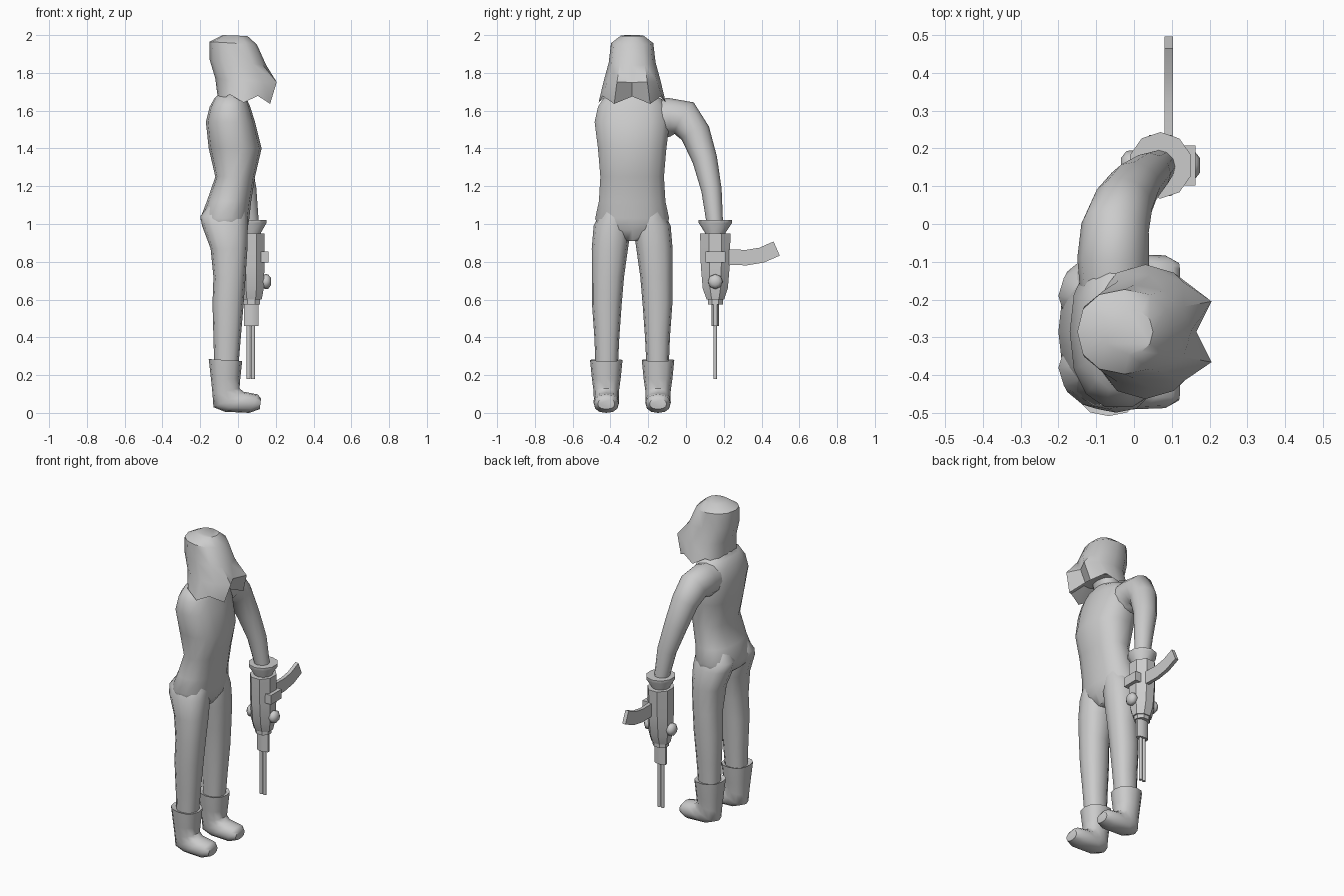
import bpy, bmesh, math
from mathutils import Vector

if "Cube" in bpy.data.objects:
    bpy.data.objects.remove(bpy.data.objects["Cube"])

grey = bpy.data.materials.new("plain grey")
grey.use_nodes = True
grey.diffuse_color = (0.6, 0.6, 0.6, 1)
grey.node_tree.nodes["Principled BSDF"].inputs["Base Color"].default_value = (0.6, 0.6, 0.6, 1)

MID = -0.285      # figure centre line in y
GUN = (0.07, 0.155)


def loft(name, rings, angle=50):
    """Skin a list of equal-length point rings and cap both ends."""
    bm = bmesh.new()
    rows = [[bm.verts.new(p) for p in ring] for ring in rings]
    n = len(rows[0])
    for a, b in zip(rows, rows[1:]):
        for i in range(n):
            j = (i + 1) % n
            bm.faces.new((a[i], a[j], b[j], b[i]))
    bm.faces.new(rows[0])
    bm.faces.new(rows[-1])
    bmesh.ops.recalc_face_normals(bm, faces=bm.faces)
    mesh = bpy.data.meshes.new(name)
    bm.to_mesh(mesh)
    bm.free()
    mesh.materials.append(grey)
    ob = bpy.data.objects.new(name, mesh)
    bpy.context.collection.objects.link(ob)
    bpy.ops.object.select_all(action='DESELECT')
    ob.select_set(True)
    bpy.context.view_layer.objects.active = ob
    bpy.ops.object.shade_smooth_by_angle(angle=math.radians(angle))
    return ob


def slice_ring(back, front, half, cy, n=12, power=0.85):
    """Rounded section from a back (x, z) point to a front (x, z) point."""
    b, f = Vector(back), Vector(front)
    pts = []
    for i in range(n):
        t = math.tau * i / n
        c, s = math.cos(t), math.sin(t)
        c = math.copysign(abs(c) ** power, c)
        s = math.copysign(abs(s) ** power, s)
        p = (b + f) / 2 + (f - b) / 2 * c
        pts.append(Vector((p.x, cy + half * s, p.y)))
    return pts


def tube(name, path, side, n=10, turn=0, angle=50):
    """Sweep sections along path entries (point, width, depth)."""
    pts = [Vector(p[0]) for p in path]
    rings = []
    for i, (_, w, d) in enumerate(path):
        tan = (pts[min(i + 1, len(pts) - 1)] - pts[max(i - 1, 0)]).normalized()
        u = (Vector(side) - tan * tan.dot(Vector(side))).normalized()
        v = tan.cross(u)
        rings.append([pts[i] + u * w * math.cos(math.tau * k / n + turn)
                      + v * d * math.sin(math.tau * k / n + turn) for k in range(n)])
    return loft(name, rings, angle)


def gun_part(name, levels, n=8, angle=35):
    """Upright turned part: entries (z, x radius, y radius)."""
    return tube(name, [((*GUN, z), a, b) for z, a, b in levels], (1, 0, 0), n, math.pi / n, angle)


# Torso: z, back x, front x, half width
torso = [(0.91, -0.10, 0.01, 0.06), (0.97, -0.18, 0.05, 0.18), (1.03, -0.2, 0.06, 0.2),
         (1.12, -0.165, 0.07, 0.18), (1.25, -0.12, 0.09, 0.172), (1.4, -0.155, 0.125, 0.185),
         (1.54, -0.17, 0.09, 0.203), (1.62, -0.15, 0.065, 0.185), (1.665, -0.125, 0.045, 0.155),
         (1.69, -0.1, 0.03, 0.08), (1.78, -0.09, 0.06, 0.075)]
loft("torso", [slice_ring((b, z), (f, z), h, MID, 14) for z, b, f, h in torso])

# Legs and boots
leg = [(0.22, -0.125, 0.0, 0.058, 0.135), (0.4, -0.13, 0.015, 0.066, 0.134),
       (0.58, -0.135, 0.03, 0.079, 0.134), (0.72, -0.13, 0.04, 0.085, 0.128),
       (0.87, -0.145, 0.05, 0.096, 0.118), (0.99, -0.19, 0.052, 0.1, 0.104),
       (1.04, -0.2, 0.05, 0.085, 0.095), (1.1, -0.155, 0.04, 0.06, 0.09)]
boot = [((-0.125, 0.27), (0.0, 0.27), 0.06), ((-0.155, 0.285), (0.022, 0.275), 0.086),
        ((-0.143, 0.18), (0.012, 0.18), 0.076), ((-0.135, 0.1), (0.008, 0.13), 0.067),
        ((-0.13, 0.03), (0.03, 0.112), 0.066), ((-0.07, 0.006), (0.065, 0.105), 0.068),
        ((0.06, 0.0), (0.105, 0.098), 0.065), ((0.115, 0.02), (0.122, 0.075), 0.045)]
for side, label in ((1, "left"), (-1, "right")):
    loft(label + "_leg", [slice_ring((b, z), (f, z), h, MID + side * o) for z, b, f, h, o in leg])
    loft(label + "_boot", [slice_ring(b, f, h, MID + side * 0.137) for b, f, h in boot])

# Hooded head with a split, jagged front hem
hood = [((-0.08, 2.0), (0.05, 1.995), 0.06), ((-0.15, 1.965), (0.1, 1.95), 0.112),
        ((-0.15, 1.87), (0.15, 1.84), 0.124), ((-0.12, 1.77), (0.205, 1.75), 0.15),
        ((-0.11, 1.69), (0.17, 1.675), 0.178), ((-0.08, 1.74), (0.11, 1.71), 0.1)]
rings = []
for row, (b, f, h) in enumerate(hood):
    ring = slice_ring(b, f, h, MID, 12, 0.9)
    if row in (3, 4):
        ring[0].x -= 0.04
        for k in (1, 11):
            ring[k].x = f[0]
    if row == 4:
        for k in (1, 3, 5, 7, 9, 11):
            ring[k].z -= 0.04
    rings.append(ring)
loft("hooded_head", rings, 40)

# Left arm
tube("left_arm", [((-0.05, -0.2, 1.55), 0.09, 0.1), ((-0.055, -0.09, 1.565), 0.095, 0.103),
                  ((-0.05, -0.01, 1.56), 0.09, 0.098), ((-0.03, 0.05, 1.48), 0.08, 0.08),
                  ((0.0, 0.1, 1.34), 0.07, 0.066), ((0.04, 0.135, 1.18), 0.058, 0.054),
                  ((0.07, 0.155, 0.98), 0.042, 0.042)], (1, 0, 0), 12)

# Gun fixed to the forearm
gun_part("gun_cuff", [(0.93, 0.055, 0.055), (0.955, 0.055, 0.055), (1.005, 0.085, 0.088),
                      (1.022, 0.085, 0.088), (1.022, 0.05, 0.05)], 10)
gun_part("gun_body", [(0.6, 0.06, 0.05), (0.66, 0.072, 0.072), (0.78, 0.076, 0.083),
                      (0.95, 0.076, 0.087)])
gun_part("gun_collar", [(0.575, 0.05, 0.043), (0.61, 0.05, 0.043)])
gun_part("barrel_housing", [(0.46, 0.042, 0.022), (0.58, 0.042, 0.022)])
for i, x in enumerate((0.056, 0.08)):
    tube("barrel_%d" % (i + 1), [((x, 0.155, z), 0.011, 0.01) for z in (0.18, 0.47)], (1, 0, 0), 8)

# Knobs on both sides of the gun
for s, label in ((1, "front"), (-1, "back")):
    tube(label + "_knob", [((GUN[0] + s * d, 0.155, 0.695), r, r)
                           for d, r in ((0.05, 0.03), (0.075, 0.04), (0.09, 0.038), (0.104, 0.02))],
         (0, 1, 0), 8)

# Raised frame with a sunken slot
tube("slot_frame", [((x, 0.155, 0.825), w, d) for x, w, d in
                    ((0.12, 0.075, 0.042), (0.162, 0.075, 0.042), (0.162, 0.055, 0.022),
                     (0.145, 0.055, 0.022))], (0, 1, 0), 4, math.pi / 4, 30)

# Curved side handle
tube("side_handle", [((0.092, y, z), 0.016, 0.058) for y, z in
                     ((0.2, 0.825), (0.32, 0.822), (0.4, 0.835), (0.48, 0.87))],
     (1, 0, 0), 4, math.pi / 4, 40)
